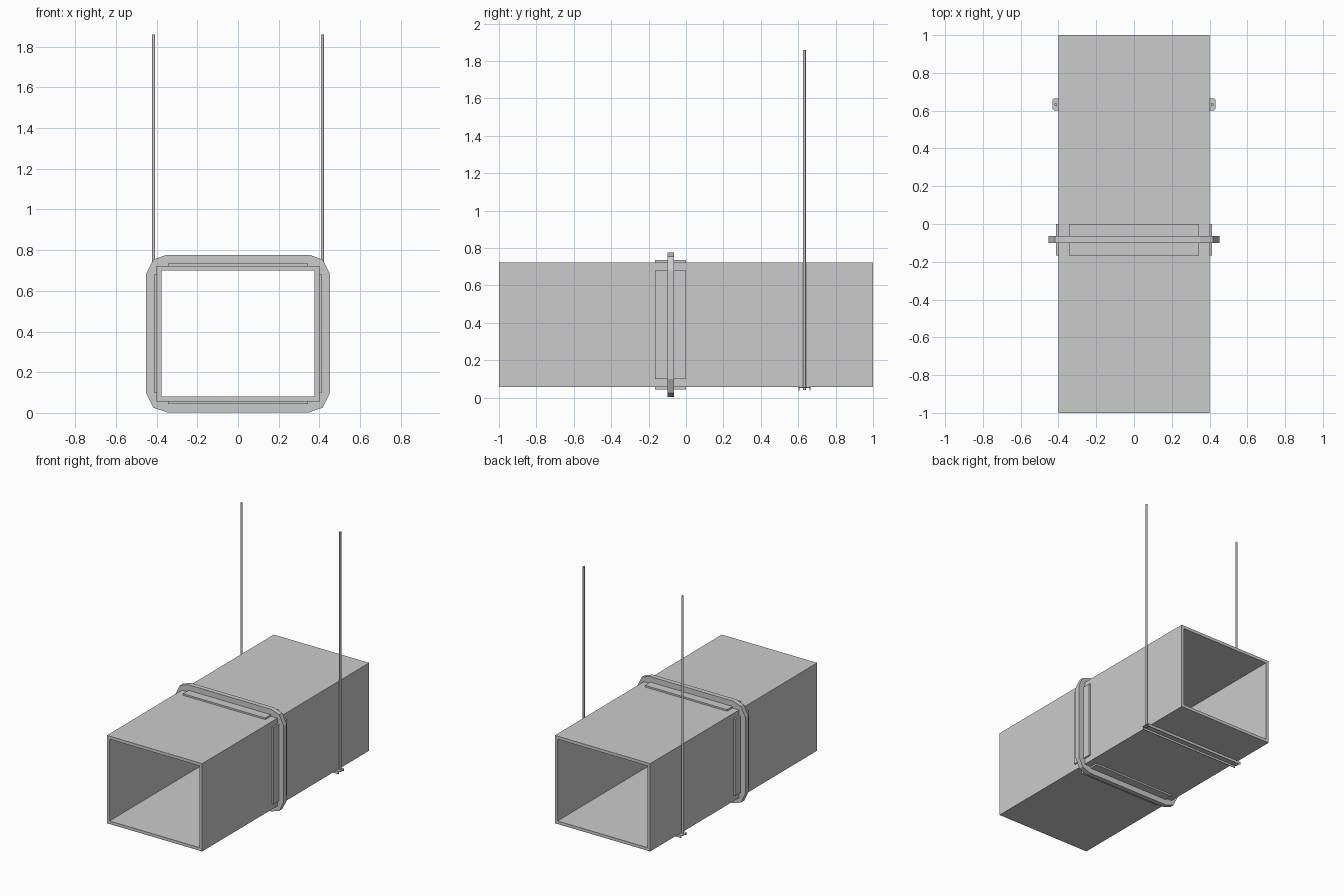
import bpy, bmesh
from mathutils import Vector

if "Cube" in bpy.data.objects:
    bpy.data.objects.remove(bpy.data.objects["Cube"])

ZC = 0.39            # duct centre height
HX, HZ = 0.40, 0.333  # duct half sizes


def make_object(name, bm):
    bmesh.ops.recalc_face_normals(bm, faces=bm.faces)
    mesh = bpy.data.meshes.new(name)
    bm.to_mesh(mesh)
    bm.free()
    ob = bpy.data.objects.new(name, mesh)
    bpy.context.collection.objects.link(ob)
    return ob


def tube(name, outer, inner, y0, y1):
    """Hollow frame from two matching xz loops, extruded along y."""
    bm = bmesh.new()
    loops = [[bm.verts.new((x, y, z + ZC)) for x, z in pts]
             for pts, y in ((outer, y0), (outer, y1), (inner, y1), (inner, y0))]
    n = len(outer)
    for k in range(4):
        a, b = loops[k], loops[(k + 1) % 4]
        for i in range(n):
            j = (i + 1) % n
            bm.faces.new((a[i], a[j], b[j], b[i]))
    return make_object(name, bm)


def box(name, lo, hi):
    bm = bmesh.new()
    bmesh.ops.create_cube(bm, size=1)
    lo, hi = Vector(lo), Vector(hi)
    for v in bm.verts:
        v.co = (lo + hi) / 2 + v.co * (hi - lo)
    return make_object(name, bm)


def four_corners(corner):
    """Mirror one corner's points into a full closed loop."""
    r = corner[::-1]
    return (corner + [(x, -z) for x, z in r]
            + [(-x, -z) for x, z in corner] + [(-x, z) for x, z in r])


# Duct: open rectangular tube
W = 0.023
tube("duct", four_corners([(HX, HZ)]), four_corners([(HX - W, HZ - W)]), -1, 1)

# Joint flange ring with faceted round corners
tube("flange_ring",
     four_corners([(0.35, 0.387), (0.417, 0.364), (0.453, 0.29)]),
     four_corners([(0.35, HZ), (HX, HZ), (HX, 0.29)]), -0.10, -0.064)

# Flat flange legs on both sides of the ring, on all four duct faces
T = 0.0125
for tag, y0, y1 in (("front", -0.166, -0.10), ("back", -0.064, 0.0)):
    for side, s in (("right", 1), ("left", -1)):
        xs = sorted((s * HX, s * (HX + T)))
        box(f"flange_leg_{tag}_{side}", (xs[0], y0, ZC - 0.29), (xs[1], y1, ZC + 0.29))
    for side, s in (("top", 1), ("bottom", -1)):
        zs = sorted((ZC + s * HZ, ZC + s * (HZ + T)))
        box(f"flange_leg_{tag}_{side}", (-0.345, y0, zs[0]), (0.345, y1, zs[1]))

# Hanger channel under the duct: top plate with clipped corners and two lips
YH, CW, CX, C = 0.633, 0.032, 0.431, 0.008
ZT = ZC - HZ
bm = bmesh.new()
plate = [(CX, CW - C), (CX - C, CW), (-CX + C, CW), (-CX, CW - C),
         (-CX, -CW + C), (-CX + C, -CW), (CX - C, -CW), (CX, -CW + C)]
face = bm.faces.new([bm.verts.new((x, YH + y, ZT)) for x, y in plate])
ext = bmesh.ops.extrude_face_region(bm, geom=[face])
for v in ext["geom"]:
    if isinstance(v, bmesh.types.BMVert):
        v.co.z -= 0.005
make_object("hanger_plate", bm)
for tag, s in (("front", -1), ("back", 1)):
    ys = sorted((YH + s * CW, YH + s * (CW - 0.005)))
    box(f"hanger_lip_{tag}", (-CX + C, ys[0], 0.037), (CX - C, ys[1], ZT - 0.005))

# Threaded rods holding the channel
for tag, s in (("left", -1), ("right", 1)):
    bpy.ops.mesh.primitive_cylinder_add(vertices=16, radius=0.0075, depth=1.818,
                                        location=(s * 0.4145, YH, 0.042 + 0.909))
    bpy.context.object.name = f"hanger_rod_{tag}"
    bpy.ops.object.shade_smooth_by_angle()
